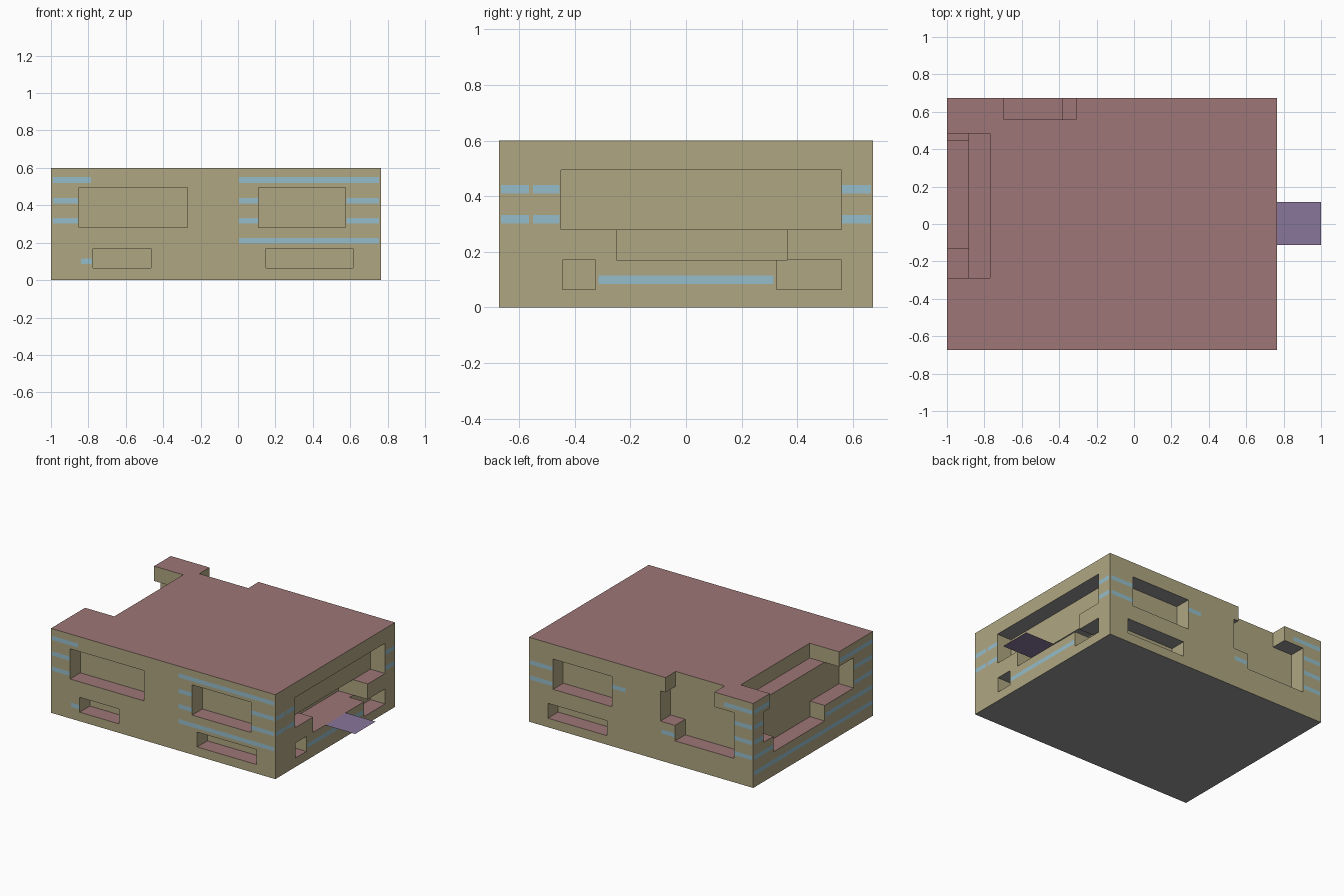
import bpy, bmesh

if "Cube" in bpy.data.objects:
    bpy.data.objects.remove(bpy.data.objects["Cube"])

X0, X1, Y, H = -1.0, 0.765, 0.673, 0.60      # block limits
D = 0.115                                    # standard recess depth
Z_LOW, Z_MID, Z_UP, Z_TOP = (0.064, 0.17), (0.17, 0.28), (0.28, 0.495), (0.495, 0.66)


def material(name, rgb):
    m = bpy.data.materials.new(name)
    m.diffuse_color = (*rgb, 1)
    m.use_nodes = True
    m.node_tree.nodes["Principled BSDF"].inputs["Base Color"].default_value = m.diffuse_color
    return m


WALL = material("tan_wall", (0.43, 0.38, 0.22))
FLOOR = material("red_floor", (0.34, 0.18, 0.18))
GLASS = material("blue_glass", (0.30, 0.51, 0.60))
PLATE = material("purple_plate", (0.25, 0.18, 0.33))
UNDER = material("dark_underside", (0.30, 0.30, 0.30))


def box(name, lo, hi):
    bm = bmesh.new()
    bmesh.ops.create_cube(bm, size=1)
    for v in bm.verts:
        v.co = [hi[i] if v.co[i] > 0 else lo[i] for i in range(3)]
    me = bpy.data.meshes.new(name)
    bm.to_mesh(me)
    bm.free()
    ob = bpy.data.objects.new(name, me)
    bpy.context.collection.objects.link(ob)
    return ob


def quads(name, faces, mat):
    bm = bmesh.new()
    for f in faces:
        bm.faces.new([bm.verts.new(p) for p in f])
    me = bpy.data.meshes.new(name)
    bm.to_mesh(me)
    bm.free()
    me.materials.append(mat)
    ob = bpy.data.objects.new(name, me)
    bpy.context.collection.objects.link(ob)


def recess(side, a, b, z, d=D):
    """Box cutter sunk into one side, spanning a..b along it."""
    o = 0.05
    lo, hi = {
        "front": ((a, -Y - o), (b, -Y + d)),
        "back": ((a, Y - d), (b, Y + o)),
        "left": ((X0 - o, a), (X0 + d, b)),
        "right": ((X1 - d, a), (X1 + o, b)),
    }[side]
    return (*lo, z[0]), (*hi, z[1])


# main block with recessed balconies and roof notches
body = box("building_block", (X0, -Y, 0), (X1, Y, H))
cuts = [
    recess("front", -0.85, -0.27, Z_UP), recess("front", 0.11, 0.575, Z_UP),
    recess("front", -0.775, -0.465, Z_LOW), recess("front", 0.15, 0.615, Z_LOW),
    recess("back", 0.11, 0.575, Z_UP), recess("back", 0.15, 0.615, Z_LOW),
    recess("back", -0.85, -0.385, Z_MID), recess("back", -0.85, -0.27, Z_UP),
    recess("back", -0.695, -0.31, Z_TOP),
    recess("left", -0.13, 0.445, Z_MID), recess("left", -0.455, 0.56, Z_UP),
    recess("left", -0.29, 0.485, Z_TOP, 2 * D),
    recess("right", -0.25, 0.365, Z_MID, 2 * D), recess("right", -0.45, 0.56, Z_UP),
    recess("right", -0.445, -0.325, Z_LOW), recess("right", 0.325, 0.56, Z_LOW),
]
bpy.context.view_layer.objects.active = body
for lo, hi in cuts:
    cutter = box("cutter", lo, hi)
    cutter.hide_render = True
    mod = body.modifiers.new("cut", "BOOLEAN")
    mod.operation, mod.solver, mod.object = "DIFFERENCE", "EXACT", cutter
    bpy.ops.object.modifier_apply(modifier=mod.name)
    bpy.data.objects.remove(cutter)

# colour by facing: floors red, walls tan, undersides dark
body.data.materials.clear()
for m in (WALL, FLOOR, UNDER):
    body.data.materials.append(m)
for p in body.data.polygons:
    p.material_index = 1 if p.normal.z > 0.5 else 2 if p.normal.z < -0.5 else 0

# window strips: rows by height, spans along each side
A, B, C, E, G = 0.535, 0.425, 0.317, 0.21, 0.10
strips = {
    "front": [(A, -0.99, -0.785), (A, 0.005, 0.755), (E, 0.005, 0.755), (G, -0.84, -0.78)]
    + [(z, *s) for z in (B, C) for s in ((-0.99, -0.855), (0.005, 0.11), (0.58, 0.755))],
    "right": [(G, -0.315, 0.315)]
    + [(z, *s) for z in (B, C) for s in ((-0.665, -0.565), (-0.55, -0.455), (0.562, 0.665))],
    "back": [(A, -0.99, -0.77), (E, -0.38, -0.28), (B, 0.005, 0.11)]
    + [(z, -0.99, -0.855) for z in (B, C, E)] + [(z, 0.58, 0.755) for z in (B, C)],
    "left": [(A, -0.665, -0.3), (A, 0.49, 0.665), (E, -0.665, -0.14), (E, 0.45, 0.665),
             (G, -0.665, 0.665)]
    + [(z, *s) for z in (B, C) for s in ((-0.665, -0.465), (0.565, 0.665))],
}
e, h = 0.001, 0.015
for side, rows in strips.items():
    place = {"front": lambda t, z: (t, -Y - e, z), "back": lambda t, z: (-t, Y + e, z),
             "right": lambda t, z: (X1 + e, t, z), "left": lambda t, z: (X0 - e, -t, z)}[side]
    faces = []
    for z, a, b in rows:
        if side in ("back", "left"):
            a, b = -b, -a
        faces.append([place(a, z - h), place(b, z - h), place(b, z + h), place(a, z + h)])
    quads(side + "_window_strips", faces, GLASS)

# thin balcony plate jutting from the right side
quads("balcony_plate", [[(X1, -0.113, 0.17), (1, -0.113, 0.17), (1, 0.117, 0.17), (X1, 0.117, 0.17)]], PLATE)
